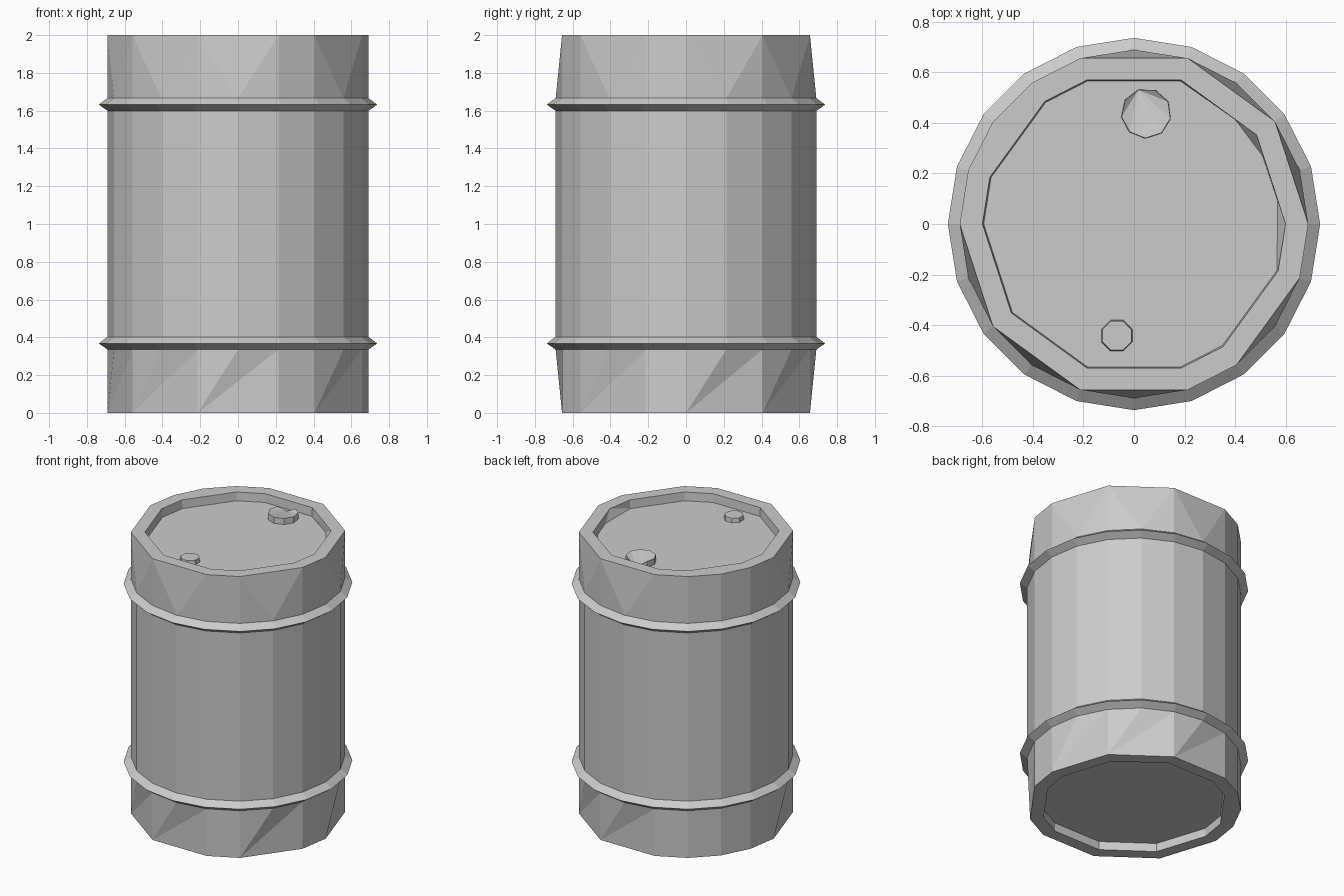
import bpy
import bmesh
from math import cos, sin, radians, pi

cube = bpy.data.objects.get("Cube")
if cube:
    bpy.data.objects.remove(cube)

# Single painted metal colour
steel = bpy.data.materials.new("grey_steel")
steel.use_nodes = True
colour = (0.6, 0.6, 0.6, 1)
steel.diffuse_color = colour
steel.node_tree.nodes["Principled BSDF"].inputs["Base Color"].default_value = colour

STEP = 18      # degrees per side of the drum
START = 4      # first corner of every loop
ALL = range(START, START + 20)
RIM = [4, 6, 7, 8, 9, 10, 12, 14, 16, 17, 19, 20, 22]    # corners left on the ends
INNER = [i for i in RIM if i != 8]


def finish(bm, name):
    bmesh.ops.recalc_face_normals(bm, faces=bm.faces)
    mesh = bpy.data.meshes.new(name)
    bm.to_mesh(mesh)
    bm.free()
    mesh.materials.append(steel)
    obj = bpy.data.objects.new(name, mesh)
    bpy.context.collection.objects.link(obj)
    return obj


def ring(corners, radius, z):
    return [(i * STEP, radius, z) for i in corners]


def add_loop(bm, points):
    verts = [bm.verts.new((r * cos(radians(a)), r * sin(radians(a)), z)) for a, r, z in points]
    return [p[0] for p in points], verts


def loft(bm, low, high):
    """Join two loops with quads where corners match and triangles elsewhere."""
    (aa, av), (ba, bv) = low, high
    aa, ba = aa + [aa[0] + 360], ba + [ba[0] + 360]
    av, bv = av + av[:1], bv + bv[:1]
    i = j = 0
    while i < len(av) - 1 or j < len(bv) - 1:
        next_a = aa[i + 1] if i < len(av) - 1 else 9999
        next_b = ba[j + 1] if j < len(bv) - 1 else 9999
        if next_a == next_b and aa[i] == ba[j]:
            bm.faces.new((av[i], av[i + 1], bv[j + 1], bv[j]))
            i, j = i + 1, j + 1
        elif next_a < next_b:
            bm.faces.new((av[i], av[i + 1], bv[j]))
            i += 1
        else:
            bm.faces.new((av[i], bv[j + 1], bv[j]))
            j += 1


# Drum shell: recessed base, tapering ends, straight wall, recessed lid
lid = ring(INNER[:-2], 0.595, 1.94)
lid += [(a, 0.576, 1.94) for a in (369, 388, 406)]
sections = [
    ring(INNER, 0.6, 0.06), ring(INNER, 0.6, 0), ring(RIM, 0.69, 0),
    ring(ALL, 0.69, 0.335), ring(ALL, 0.69, 1.665),
    ring(RIM, 0.69, 2), ring(INNER, 0.6, 2), lid,
]
bm = bmesh.new()
loops = [add_loop(bm, s) for s in sections]
for low, high in zip(loops, loops[1:]):
    loft(bm, low, high)
bm.faces.new(loops[0][1])
bm.faces.new(loops[-1][1])
finish(bm, "drum_shell")

# Raised hoops round the wall
for name, z in (("lower_hoop", 0.368), ("upper_hoop", 1.632)):
    bm = bmesh.new()
    profile = [(0.66, -0.033), (0.69, -0.033), (0.737, 0), (0.69, 0.035), (0.66, 0.035)]
    loops = [add_loop(bm, ring(ALL, r, z + dz)) for r, dz in profile]
    for low, high in zip(loops, loops[1:] + loops[:1]):
        loft(bm, low, high)
    finish(bm, name)


def plug(name, x, y, radius, sides, height, turn, top_scale, dented):
    """Small cap on the lid; a dented one sinks towards its first corner."""
    bm = bmesh.new()
    base, top = [], []
    for k in range(sides):
        a = turn + 2 * pi * k / sides
        dx, dy = radius * cos(a), radius * sin(a)
        h = 0.006 if dented and k == 0 else height
        base.append(bm.verts.new((x + dx, y + dy, 1.935)))
        top.append(bm.verts.new((x + dx * top_scale, y + dy * top_scale, 1.94 + h)))
    for k in range(sides):
        n = (k + 1) % sides
        bm.faces.new((base[k], base[n], top[n], top[k]))
    bm.faces.new(base[::-1])
    if dented:
        for k in range(1, sides - 1):
            bm.faces.new((top[0], top[k], top[k + 1]))
    else:
        bm.faces.new(top)
    finish(bm, name)


plug("large_plug", 0.048, 0.438, 0.1, 9, 0.042, radians(108), 0.98, True)
plug("small_plug", -0.068, -0.442, 0.067, 8, 0.03, radians(22), 0.93, False)
